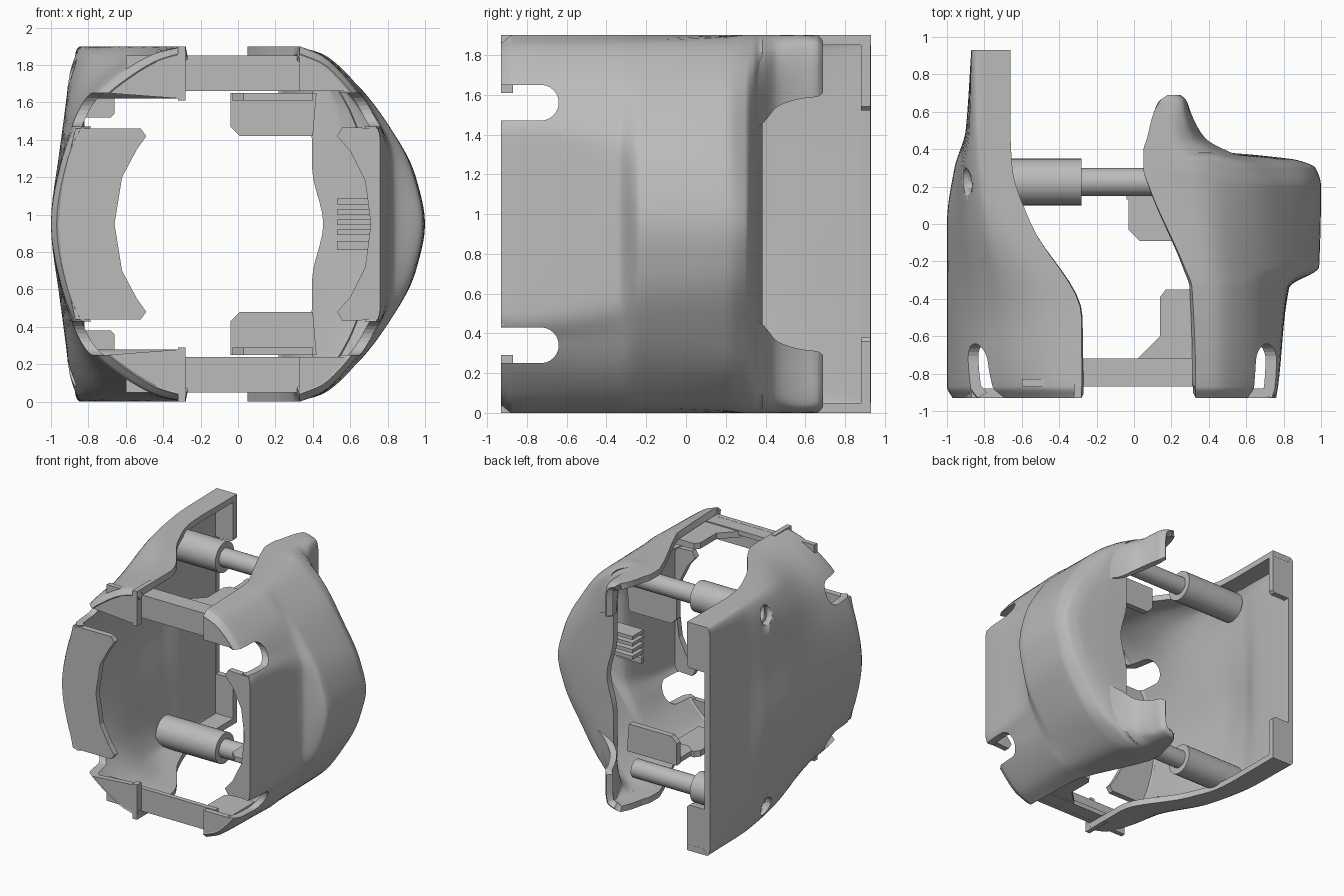
import bpy, bmesh, math
from mathutils import Matrix

cube = bpy.data.objects.get("Cube")
if cube:
    bpy.data.objects.remove(cube, do_unlink=True)

H = 1.9  # full height; everything mirrors about H / 2

grey = bpy.data.materials.new("plain_grey")
grey.use_nodes = True
grey.diffuse_color = (0.5, 0.5, 0.5, 1)
grey.node_tree.nodes["Principled BSDF"].inputs["Base Color"].default_value = (0.5, 0.5, 0.5, 1)


def finish(name, bm, recalc=True):
    if recalc:
        bmesh.ops.recalc_face_normals(bm, faces=bm.faces)
    me = bpy.data.meshes.new(name)
    bm.to_mesh(me)
    bm.free()
    me.materials.append(grey)
    ob = bpy.data.objects.new(name, me)
    bpy.context.collection.objects.link(ob)
    bpy.ops.object.select_all(action='DESELECT')
    ob.select_set(True)
    bpy.context.view_layer.objects.active = ob
    return ob


def smooth():
    bpy.ops.object.shade_smooth_by_angle(angle=math.radians(35))


def flipped(pts):
    return [(x, H - z) for x, z in pts]


def mirrored(half):
    """Continue a top-half outline down to the bottom."""
    return half + flipped(half[-2::-1])


def curve(ts, vs, t):
    """Smooth interpolation without overshoot."""
    d = [(vs[i + 1] - vs[i]) / (ts[i + 1] - ts[i]) for i in range(len(ts) - 1)]
    m = [d[0]] + [2 * a * b / (a + b) if a * b > 0 else 0 for a, b in zip(d, d[1:])] + [d[-1]]
    i = max(k for k in range(len(d)) if k == 0 or ts[k] <= t)
    h = ts[i + 1] - ts[i]
    s = (t - ts[i]) / h
    return (vs[i] * (1 + 2 * s) * (1 - s) ** 2 + m[i] * h * s * (1 - s) ** 2
            + vs[i + 1] * s * s * (3 - 2 * s) + m[i + 1] * h * s * s * (s - 1))


def shell(name, sections, flip, steps=8, fine=5, thick=0.05):
    """Loft xz outlines along y, then thicken inwards."""
    ys = [y for y, _ in sections]
    n = len(sections[0][1])
    us = list(range(n))
    bm = bmesh.new()
    grid = []
    for y in [a + (b - a) * k / steps for a, b in zip(ys, ys[1:]) for k in range(steps)] + ys[-1:]:
        pts = [[curve(ys, [s[j][k] for _, s in sections], y) for j in us] for k in (0, 1)]
        grid.append([bm.verts.new((curve(us, pts[0], c / fine), y, curve(us, pts[1], c / fine)))
                     for c in range((n - 1) * fine + 1)])
    for a, b in zip(grid, grid[1:]):
        for j in range(len(a) - 1):
            f = (a[j], b[j], b[j + 1], a[j + 1])
            bm.faces.new(f[::-1] if flip else f)
    ob = finish(name, bm, False)
    mod = ob.modifiers.new("wall", 'SOLIDIFY')
    mod.thickness, mod.offset = thick, -1
    bpy.ops.object.modifier_apply(modifier="wall")
    smooth()
    return ob


def plate(name, pts, y0, y1):
    """Extrude an xz outline along y."""
    bm = bmesh.new()
    f = bm.faces.new([bm.verts.new((x, y0, z)) for x, z in pts])
    ext = bmesh.ops.extrude_face_region(bm, geom=[f])["geom"]
    bmesh.ops.translate(bm, vec=(0, y1 - y0, 0), verts=[v for v in ext if isinstance(v, bmesh.types.BMVert)])
    return finish(name, bm)


def shelf(name, pts, z0, z1):
    """Extrude an xy outline along z."""
    ob = plate(name, pts, z0, z1)
    ob.data.transform(Matrix(((1, 0, 0, 0), (0, 0, 1, 0), (0, 1, 0, 0), (0, 0, 0, 1))))
    ob.data.flip_normals()


def box(name, x0, x1, y0, y1, z0, z1):
    plate(name, [(x0, z0), (x1, z0), (x1, z1), (x0, z1)], y0, y1)


def rod(name, x0, x1, y, z, r):
    bm = bmesh.new()
    turn = Matrix.Translation(((x0 + x1) / 2, y, z)) @ Matrix.Rotation(math.pi / 2, 4, 'Y')
    bmesh.ops.create_cone(bm, cap_ends=True, segments=32, radius1=r, radius2=r, depth=x1 - x0, matrix=turn)
    ob = finish(name, bm)
    smooth()
    return ob


def cut(target, cutter):
    cutter.hide_render = True
    mod = target.modifiers.new("cut", 'BOOLEAN')
    mod.operation, mod.object = 'DIFFERENCE', cutter
    bpy.context.view_layer.objects.active = target
    bpy.ops.object.modifier_apply(modifier="cut")
    bpy.data.objects.remove(cutter, do_unlink=True)


# Large curved shells, with slightly turned-in front rims
right_sections = [
    (-0.93, [(-0.28, 1.87), (-0.42, 1.83), (-0.59, 1.73), (-0.76, 1.58), (-0.91, 1.3), (-0.97, 0.95)]),
    (-0.87, [(-0.28, 1.9), (-0.42, 1.87), (-0.61, 1.77), (-0.79, 1.61), (-0.94, 1.3), (-1, 0.95)]),
    (-0.5, [(-0.28, 1.9), (-0.45, 1.88), (-0.65, 1.8), (-0.82, 1.64), (-0.95, 1.3), (-1, 0.95)]),
    (0, [(-0.55, 1.9), (-0.65, 1.9), (-0.78, 1.87), (-0.89, 1.7), (-0.96, 1.3), (-1, 0.95)]),
    (0.3, [(-0.65, 1.9), (-0.72, 1.9), (-0.82, 1.89), (-0.9, 1.75), (-0.94, 1.3), (-0.96, 0.95)]),
    (0.5, [(-0.66, 1.9), (-0.73, 1.9), (-0.83, 1.9), (-0.88, 1.81), (-0.9, 1.35), (-0.9, 0.95)]),
    (0.93, [(-0.66, 1.9), (-0.74, 1.9), (-0.84, 1.9), (-0.87, 1.85), (-0.87, 1.4), (-0.87, 0.95)])]
# The left shell turns inwards at the rear to form a back wall
left_sections = [
    (-0.93, [(0.33, 1.86), (0.45, 1.81), (0.6, 1.66), (0.69, 1.53), (0.76, 1.4), (0.76, 0.95)]),
    (-0.87, [(0.33, 1.9), (0.45, 1.85), (0.62, 1.68), (0.71, 1.54), (0.77, 1.4), (0.77, 0.95)]),
    (-0.34, [(0.31, 1.9), (0.45, 1.86), (0.63, 1.7), (0.74, 1.52), (0.82, 1.32), (0.83, 0.95)]),
    (-0.23, [(0.27, 1.9), (0.42, 1.87), (0.62, 1.71), (0.79, 1.5), (0.93, 1.24), (0.99, 0.95)]),
    (0.2, [(0.08, 1.9), (0.33, 1.89), (0.62, 1.71), (0.8, 1.48), (0.95, 1.2), (1, 0.95)]),
    (0.3, [(0.05, 1.9), (0.28, 1.9), (0.57, 1.73), (0.76, 1.46), (0.91, 1.19), (0.97, 0.95)]),
    (0.34, [(0.05, 1.9), (0.26, 1.9), (0.52, 1.75), (0.67, 1.47), (0.82, 1.19), (0.88, 0.95)]),
    (0.365, [(0.05, 1.9), (0.24, 1.9), (0.46, 1.77), (0.55, 1.5), (0.64, 1.22), (0.69, 0.95)]),
    (0.385, [(0.05, 1.9), (0.23, 1.9), (0.42, 1.78), (0.4, 1.53), (0.4, 1.25), (0.46, 0.95)])]
right_shell = shell("right_shell", [(y, mirrored(s)) for y, s in right_sections], False)
left_shell = shell("left_shell", [(y, mirrored(s)) for y, s in left_sections], True)

# Curled horns at the rear of the left shell
horn = [
    (0.33, [(0.05, 1.9), (0.27, 1.9), (0.5, 1.76), (0.6, 1.6), (0.67, 1.42)]),
    (0.39, [(0.05, 1.9), (0.23, 1.9), (0.41, 1.79), (0.47, 1.65), (0.5, 1.46)]),
    (0.46, [(0.07, 1.9), (0.2, 1.9), (0.31, 1.84), (0.36, 1.7), (0.38, 1.54)]),
    (0.58, [(0.1, 1.9), (0.19, 1.9), (0.27, 1.87), (0.3, 1.75), (0.31, 1.58)]),
    (0.66, [(0.14, 1.9), (0.2, 1.89), (0.26, 1.86), (0.28, 1.75), (0.28, 1.59)]),
    (0.69, [(0.18, 1.87), (0.21, 1.86), (0.24, 1.83), (0.25, 1.75), (0.25, 1.61)])]
shell("upper_horn", horn, True, steps=4)
shell("lower_horn", [(y, flipped(s)) for y, s in horn], False, steps=4)

# Rounded slots at the front
for z in (0.34, 1.56):
    for body in (right_shell, left_shell):
        arc = [(-0.73 + 0.09 * math.sin(a), z + 0.09 * math.cos(a))
               for a in (math.pi * k / 12 for k in range(13))]
        slot = plate("slot_cutter", [(-1.1, z + 0.09)] + arc + [(-1.1, z - 0.09)], -1.2, 1.2)
        slot.data.transform(Matrix(((0, 1, 0, 0), (1, 0, 0, 0), (0, 0, 1, 0), (0, 0, 0, 1))))
        slot.data.flip_normals()
        cut(body, slot)

# Flat end walls
plate("right_front_wall", mirrored([(-0.87, 1.46), (-0.52, 1.46), (-0.49, 1.42), (-0.54, 1.35),
                                    (-0.62, 1.2), (-0.66, 0.95)])
      + [(-0.94, 0.75), (-0.96, 0.95), (-0.94, 1.15)], -0.929, -0.88)
plate("right_back_wall", [(-0.86, 0.02), (-0.66, 0.02), (-0.66, 0.36), (-0.68, 0.38), (-0.82, 0.38),
                          (-0.82, 1.52), (-0.68, 1.52), (-0.66, 1.54), (-0.66, 1.88), (-0.86, 1.88)], 0.88, 0.929)
plate("left_front_wall", mirrored([(0.75, 1.46), (0.56, 1.47), (0.53, 1.42), (0.6, 1.34), (0.68, 1.18), (0.71, 0.95)])
      + [(0.75, 0.95)], -0.929, -0.88)

# Channel bars, hollow tubes, sockets and brackets, repeated at top and bottom
right_socket = [(-0.7, 1.65), (-0.3, 1.62), (-0.3, 1.87), (-0.42, 1.83), (-0.59, 1.73)]
left_socket = [(0.33, 1.66), (0.6, 1.66), (0.45, 1.81), (0.33, 1.86)]
tab = [(-0.04, 1.65), (-0.04, 1.47), (0.01, 1.42), (0.4, 1.42), (0.42, 1.65)]
for side, up in (("upper", True), ("lower", False)):
    def zs(a, b):
        return (a, b) if up else (H - b, H - a)

    def outline(pts):
        return pts if up else flipped(pts)
    zc = zs(1.745, 1.745)[0]
    box(side + "_bar_front", -0.6, 0.4, -0.87, -0.83, *zs(1.66, 1.85))
    box(side + "_bar_cover", -0.4, 0.36, -0.869, -0.72, *zs(1.81, 1.849))
    plate(side + "_right_socket", outline(right_socket), -0.925, -0.88)
    plate(side + "_left_socket", outline(left_socket), -0.925, -0.88)
    box(side + "_collar", -0.32, -0.28, -0.93, -0.87, *zs(1.61, 1.9))
    box(side + "_collar_top", -0.32, -0.279, -0.87, -0.71, *zs(1.84, 1.9))
    tube = rod(side + "_outer_tube", -0.83, -0.28, 0.225, zc, 0.125)
    for body in (right_shell, tube):
        cut(body, rod("hole_cutter", -1.1, -0.5, 0.225, zc, 0.075))
    rod(side + "_inner_tube", -0.3, 0.3, 0.225, zc, 0.075)
    plate(side + "_bracket", outline(tab), 0.13, 0.18)
    shelf(side + "_bracket_shelf", [(-0.03, 0.15), (-0.03, -0.03), (0.03, -0.09), (0.4, -0.09), (0.4, 0.15)],
          *zs(1.61, 1.65))
    shelf(side + "_inner_shelf", [(0.0, -0.74), (0.14, -0.6), (0.14, -0.39), (0.17, -0.35), (0.4, -0.35),
                                  (0.4, -0.74)], *zs(1.79, 1.84))

# Small ribbed clip inside the left shell
box("clip_base", 0.53, 0.76, -0.2, -0.17, 0.81, 0.86)
for k in range(4):
    box("clip_rib", 0.53, 0.8, -0.2, -0.05, 0.89 + k * 0.055, 0.92 + k * 0.055)
